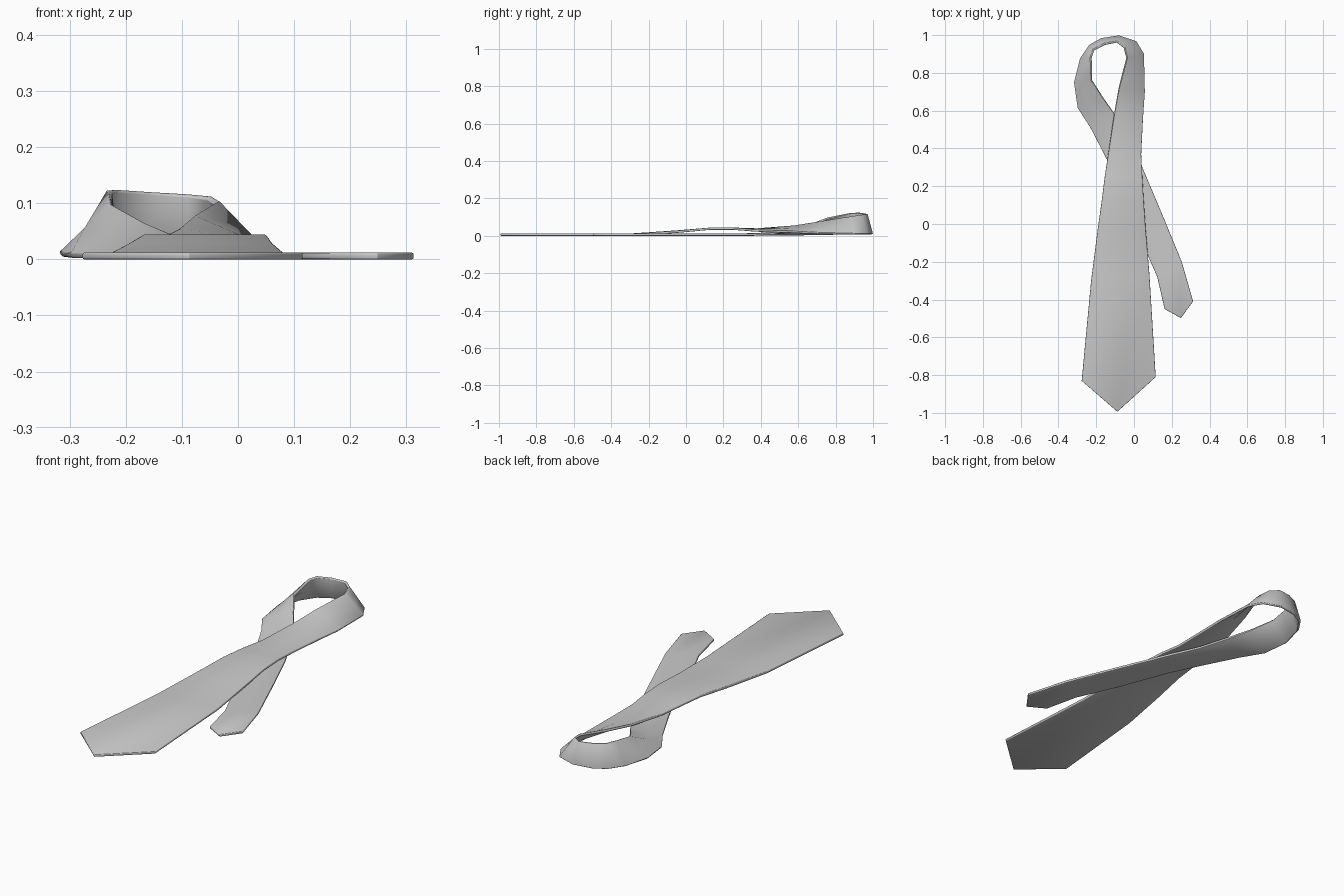
import bpy, math
from mathutils import Vector

# Cross-sections along the band, wide tip to narrow tip:
# inner (left) edge xyz, outer (right) edge xyz
ROWS = [
    (-.277, -.83, .006, .115, -.81, .006),   # wide blade
    (-.227, -.30, .006, .082, -.27, .006),
    (-.195, -.05, .023, .062, -.03, .023),
    (-.170, .13, .038, .051, .13, .038),     # hump over the crossing
    (-.155, .25, .038, .044, .25, .038),
    (-.135, .38, .034, .038, .37, .028),
    (-.105, .58, .050, .047, .56, .021),
    (-.080, .72, .073, .056, .70, .014),
    (-.038, .88, .100, .050, .90, .009),     # neck loop
    (-.052, .935, .110, .010, .965, .009),
    (-.090, .965, .115, -.080, .994, .009),
    (-.155, .953, .119, -.173, .979, .009),
    (-.215, .922, .123, -.233, .945, .009),
    (-.228, .88, .121, -.282, .875, .009),
    (-.224, .76, .095, -.315, .75, .008),
    (-.165, .67, .060, -.297, .615, .007),
    (-.105, .585, .034, -.23, .51, .006),
    (-.030, .45, .010, -.14, .335, .006),    # narrow blade
    (.040, .31, .006, -.065, .18, .006),
    (.150, .05, .006, .035, -.08, .006),
    (.253, -.20, .006, .123, -.28, .006),
    (.313, -.41, .006, .162, -.45, .006),
]
TIPS = {0: Vector((-.088, -.994, .006)), len(ROWS) - 1: Vector((.248, -.498, .006))}

# Band surface: left edge, centre line, right edge
verts, faces = [], []
for i, r in enumerate(ROWS):
    a, b = Vector(r[:3]), Vector(r[3:])
    verts += [a, TIPS.get(i, (a + b) / 2), b]
    if i:
        for k in range(2):
            p, q = 3 * (i - 1) + k, 3 * i + k
            faces.append((p, p + 1, q + 1, q))

mesh = bpy.data.meshes.new("necktie")
mesh.from_pydata(verts, [], faces)
tie = bpy.data.objects.new("necktie", mesh)
bpy.context.collection.objects.link(tie)

# Cloth thickness with softened edges
solid = tie.modifiers.new("thickness", 'SOLIDIFY')
solid.thickness = .012
solid.offset = 0
bevel = tie.modifiers.new("soft_edges", 'BEVEL')
bevel.width = .003
bevel.segments = 2
bevel.limit_method = 'ANGLE'
bevel.angle_limit = math.radians(60)

bpy.context.view_layer.objects.active = tie
tie.select_set(True)
bpy.ops.object.shade_smooth_by_angle(angle=math.radians(50))
